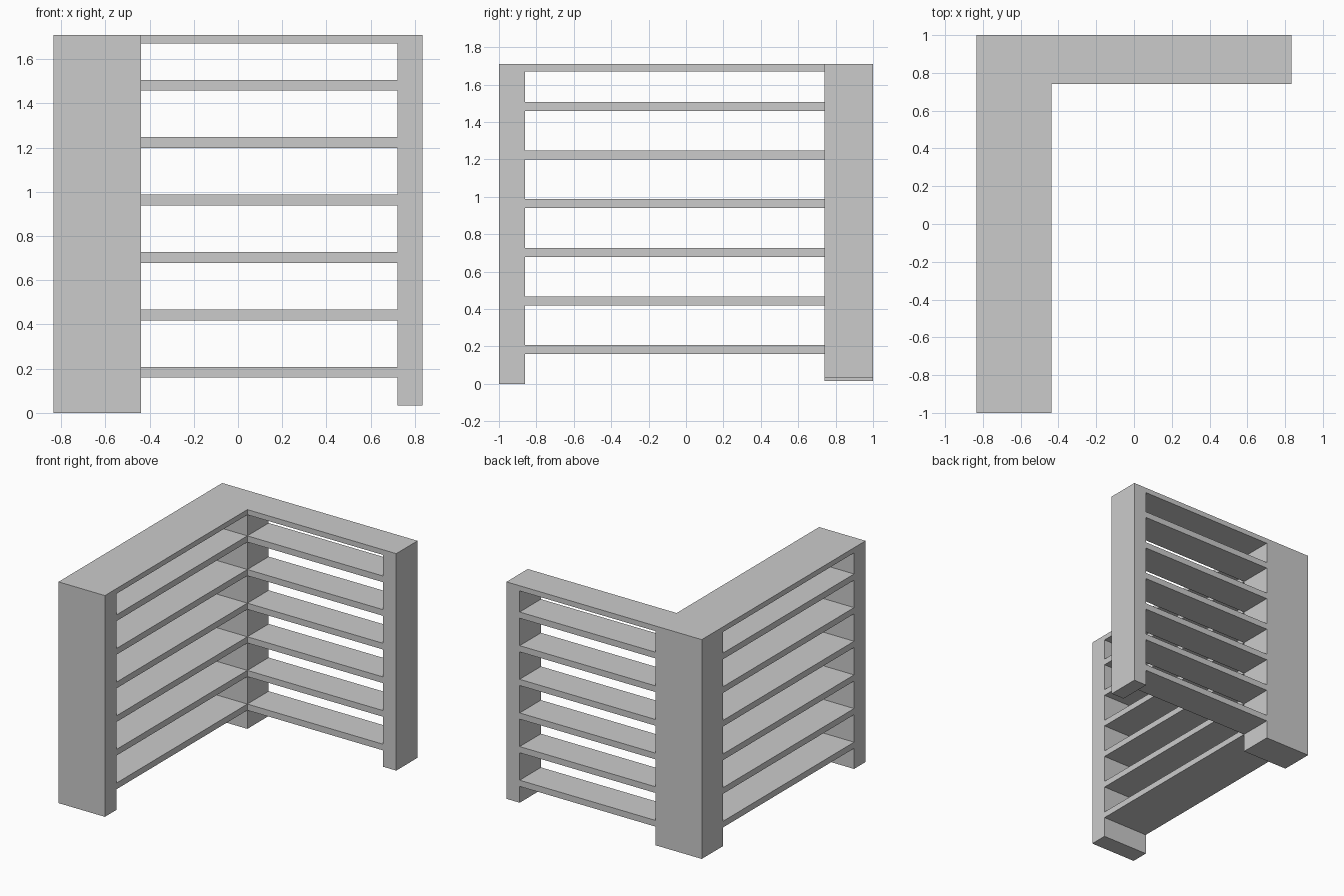
import bpy, bmesh
from mathutils import Vector

if "Cube" in bpy.data.objects:
    bpy.data.objects.remove(bpy.data.objects["Cube"])


def box(name, lo, hi):
    """Axis-aligned box between two corners."""
    lo, hi = Vector(lo), Vector(hi)
    bm = bmesh.new()
    bmesh.ops.create_cube(bm, size=1)
    for v in bm.verts:
        v.co = (lo + hi) / 2 + v.co * (hi - lo)
    mesh = bpy.data.meshes.new(name)
    bm.to_mesh(mesh)
    bm.free()
    obj = bpy.data.objects.new(name, mesh)
    bpy.context.collection.objects.link(obj)
    return obj


LEFT, INNER_X, POST_X, RIGHT = -0.835, -0.438, 0.722, 0.835
FRONT, POST_Y, INNER_Y, BACK = -1.0, -0.86, 0.74, 1.0
TOP = 1.71

# Upright posts: front end, corner and right end
box("front_post", (LEFT, FRONT, 0), (INNER_X, POST_Y, TOP))
box("corner_post", (LEFT, INNER_Y, 0.015), (INNER_X, BACK, TOP))
box("right_post", (POST_X, INNER_Y, 0.033), (RIGHT, BACK, TOP))

# Shelves of both arms, the last level being the thinner top board
levels = [(0.159 + 0.26 * i, 0.207 + 0.26 * i) for i in range(6)] + [(1.67, TOP)]
for i, (z0, z1) in enumerate(levels, 1):
    box(f"side_shelf_{i}", (LEFT, POST_Y, z0), (INNER_X, INNER_Y, z1))
    box(f"back_shelf_{i}", (INNER_X, INNER_Y, z0), (POST_X, BACK, z1))
